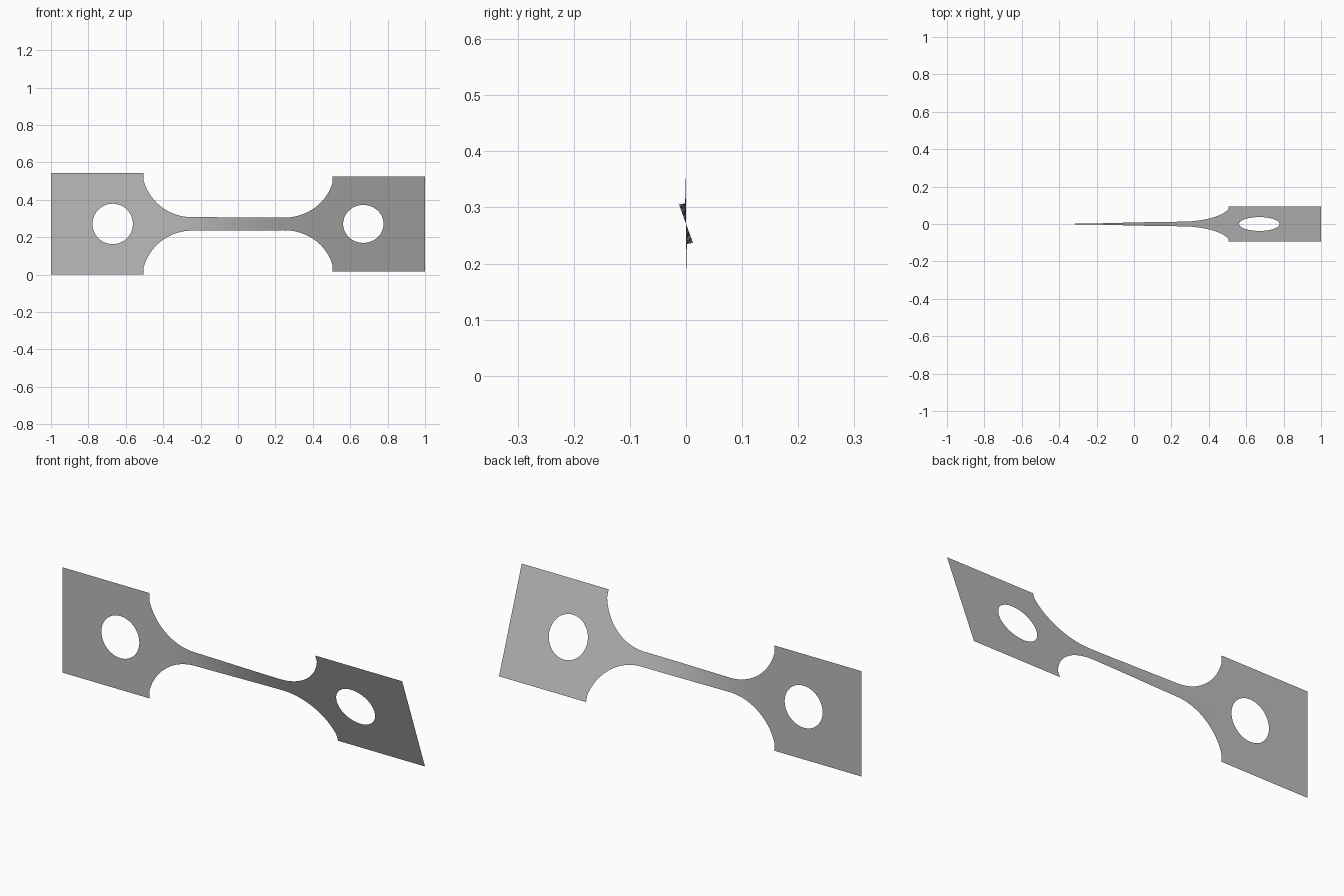
import bpy, bmesh
from math import pi, sin, cos, atan2, sqrt, radians

cube = bpy.data.objects.get("Cube")
if cube:
    bpy.data.objects.remove(cube, do_unlink=True)

HALF = 0.271          # half height of the end tabs
TAB_X = 0.505         # inner edge of the tabs
HOLE_X, HOLE_R = 0.67, 0.108
ARC_X, ARC_Z, ARC_R = 0.247, 0.303, 0.267
TWIST = radians(20)

grey = bpy.data.materials.new("plain grey")
grey.use_nodes = True
colour = (0.5, 0.5, 0.5, 1)
grey.diffuse_color = colour
grey.node_tree.nodes["Principled BSDF"].inputs["Base Color"].default_value = colour


def twisted(x, h):
    """Turn a point of the flat sheet about the long axis."""
    t = min(max((x + 0.45) / 0.75, 0), 1)
    a = TWIST * t * t * (3 - 2 * t)
    return (x, -h * sin(a), HALF + h * cos(a))


def half_height(x):
    d = max(abs(x) - ARC_X, 0)
    return ARC_Z - sqrt(max(ARC_R ** 2 - d * d, 0))


bm = bmesh.new()

# Neck with rounded shoulders, as a grid of columns
columns, rows = 96, 6
grid = []
for i in range(columns + 1):
    x = -TAB_X * cos(pi * i / columns)
    h = HALF if i in (0, columns) else half_height(x)
    grid.append([bm.verts.new(twisted(x, h * (2 * j / rows - 1)))
                 for j in range(rows + 1)])
for a, b in zip(grid, grid[1:]):
    for j in range(rows):
        bm.faces.new((a[j], b[j], b[j + 1], a[j + 1]))

# End tabs: rings of faces from the round hole to the rectangle
for side in (-1, 1):
    near, far = TAB_X - HOLE_X, 1 - HOLE_X
    angles = [2 * pi * k / 64 - pi for k in range(64)]
    angles += [atan2(z, x) for x in (near, far) for z in (-HALF, HALF)]
    inner, outer = [], []
    for a in sorted(angles):
        c, s = cos(a), sin(a)
        reach = min((far if c > 0 else near) / c if abs(c) > 1e-6 else 9,
                    HALF / abs(s) if abs(s) > 1e-6 else 9)
        for ring, r in ((inner, HOLE_R), (outer, reach)):
            ring.append(bm.verts.new(twisted(side * (HOLE_X + r * c), r * s)))
    for k in range(len(inner)):
        n = (k + 1) % len(inner)
        face = [inner[k], outer[k], outer[n], inner[n]]
        bm.faces.new(face if side > 0 else face[::-1])

bmesh.ops.remove_doubles(bm, verts=bm.verts, dist=0.0001)
mesh = bpy.data.meshes.new("twisted_strip")
bm.to_mesh(mesh)
bm.free()
mesh.materials.append(grey)
mesh.shade_smooth()
strip = bpy.data.objects.new("twisted_strip", mesh)
bpy.context.collection.objects.link(strip)
